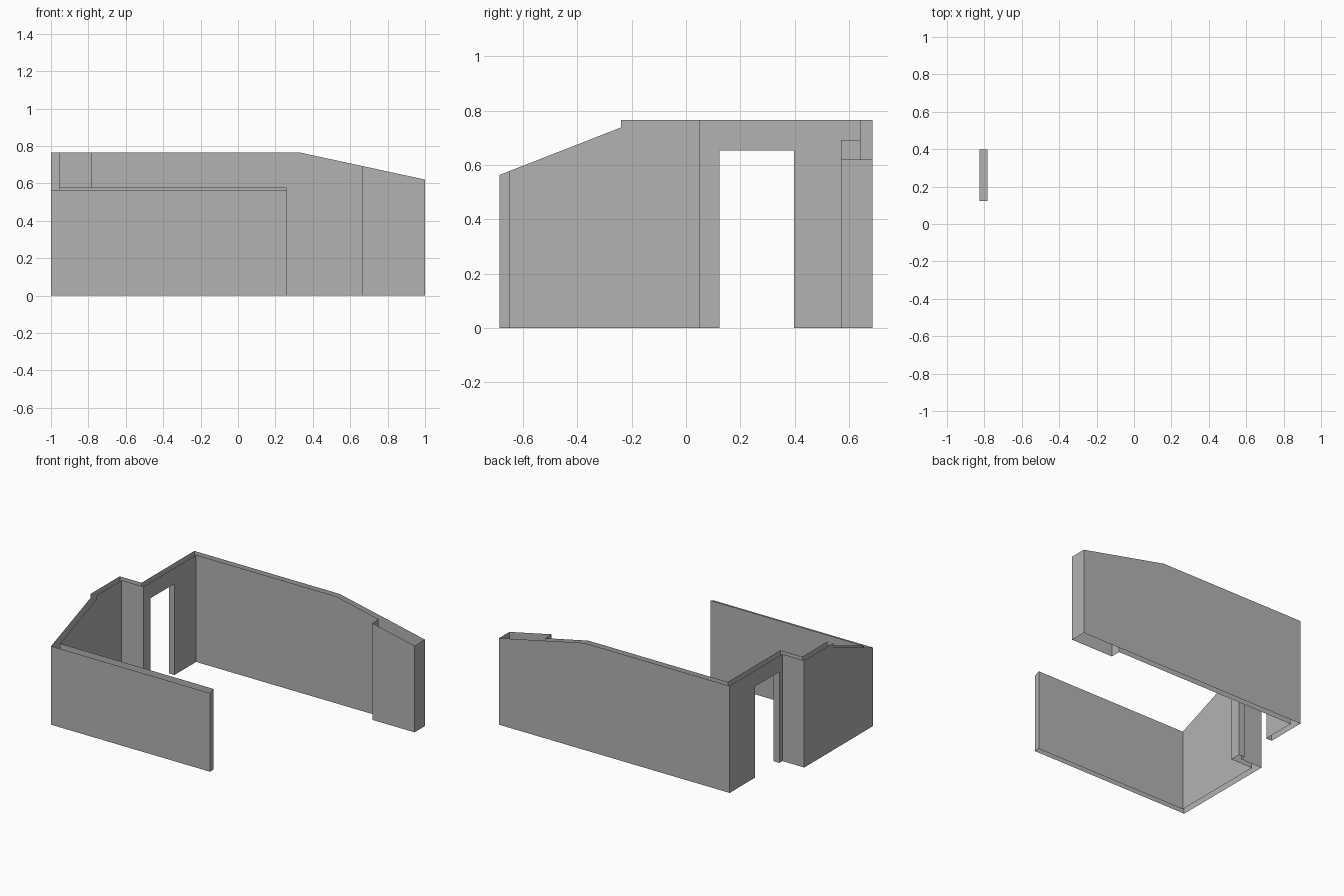
import bpy

if "Cube" in bpy.data.objects:
    bpy.data.objects.remove(bpy.data.objects["Cube"])

H = 0.766                      # full wall height
DOOR_Y0, DOOR_Y1, DOOR_Z = 0.124, 0.398, 0.653
STEP_Y, RAKE_X = -0.239, 0.325
OUT, INN = -0.827, -0.782      # outer and inner faces of the door wall
B, BACK_IN = 0.687, 0.643      # half depth, inner face of the back wall

grey = bpy.data.materials.new("dark_grey")
grey.diffuse_color = (0.45, 0.45, 0.45, 1)
grey.use_nodes = True
grey.node_tree.nodes["Principled BSDF"].inputs["Base Color"].default_value = grey.diffuse_color


def top(x, y, low):
    """Wall height: raked at the front (low) and at the right end."""
    if low:
        return 0.563 + (y + B) * (0.738 - 0.563) / (STEP_Y + B)
    return H - max(0, x - RAKE_X) * (H - 0.62) / (1 - RAKE_X)


def panel(a, b, base=0.0, height=None):
    """Upright face from plan point a to b, outside on the left."""
    low = (a[1] + b[1]) / 2 < STEP_Y
    za = height or top(*a, low)
    zb = height or top(*b, low)
    return [(*a, base), (*a, za), (*b, zb), (*b, base)]


def run(*points):
    return [panel(a, b) for a, b in zip(points, points[1:])]


def build(name, quads):
    verts = [v for q in quads for v in q]
    faces = [list(range(i, i + 4)) for i in range(0, len(verts), 4)]
    mesh = bpy.data.meshes.new(name)
    mesh.from_pydata(verts, [], faces)
    mesh.update()
    mesh.materials.append(grey)
    ob = bpy.data.objects.new(name, mesh)
    bpy.context.collection.objects.link(ob)


# The walls are hollow shells, open along top and bottom
# Low front wall with its end
build("front_wall", run((-0.955, -0.648), (0.259, -0.648),
                        (0.259, -B), (-1, -B)))

# Left wall with stepped rake and the return to the door wall
build("left_wall",
      run((-1, -B), (-1, STEP_Y), (-1, 0.09), (OUT, 0.09))
      + run((INN, 0.048), (-0.955, 0.048), (-0.955, STEP_Y), (-0.955, -0.648)))

# Door wall: sides of the opening, lintel, jambs and soffit
build("door_wall",
      run((OUT, 0.09), (OUT, DOOR_Y0)) + run((OUT, DOOR_Y1), (OUT, B))
      + run((INN, BACK_IN), (INN, DOOR_Y1)) + run((INN, DOOR_Y0), (INN, 0.048))
      + [panel((OUT, DOOR_Y0), (OUT, DOOR_Y1), DOOR_Z),
         panel((INN, DOOR_Y1), (INN, DOOR_Y0), DOOR_Z),
         panel((OUT, DOOR_Y0), (INN, DOOR_Y0), 0, DOOR_Z),
         panel((INN, DOOR_Y1), (OUT, DOOR_Y1), 0, DOOR_Z),
         [(OUT, DOOR_Y0, DOOR_Z), (OUT, DOOR_Y1, DOOR_Z),
          (INN, DOOR_Y1, DOOR_Z), (INN, DOOR_Y0, DOOR_Z)]])

# Back wall with the thicker pier at its right end
build("back_wall", run((OUT, B), (RAKE_X, B), (1, B), (1, 0.57), (0.665, 0.57),
                       (0.665, BACK_IN), (RAKE_X, BACK_IN), (INN, BACK_IN)))
